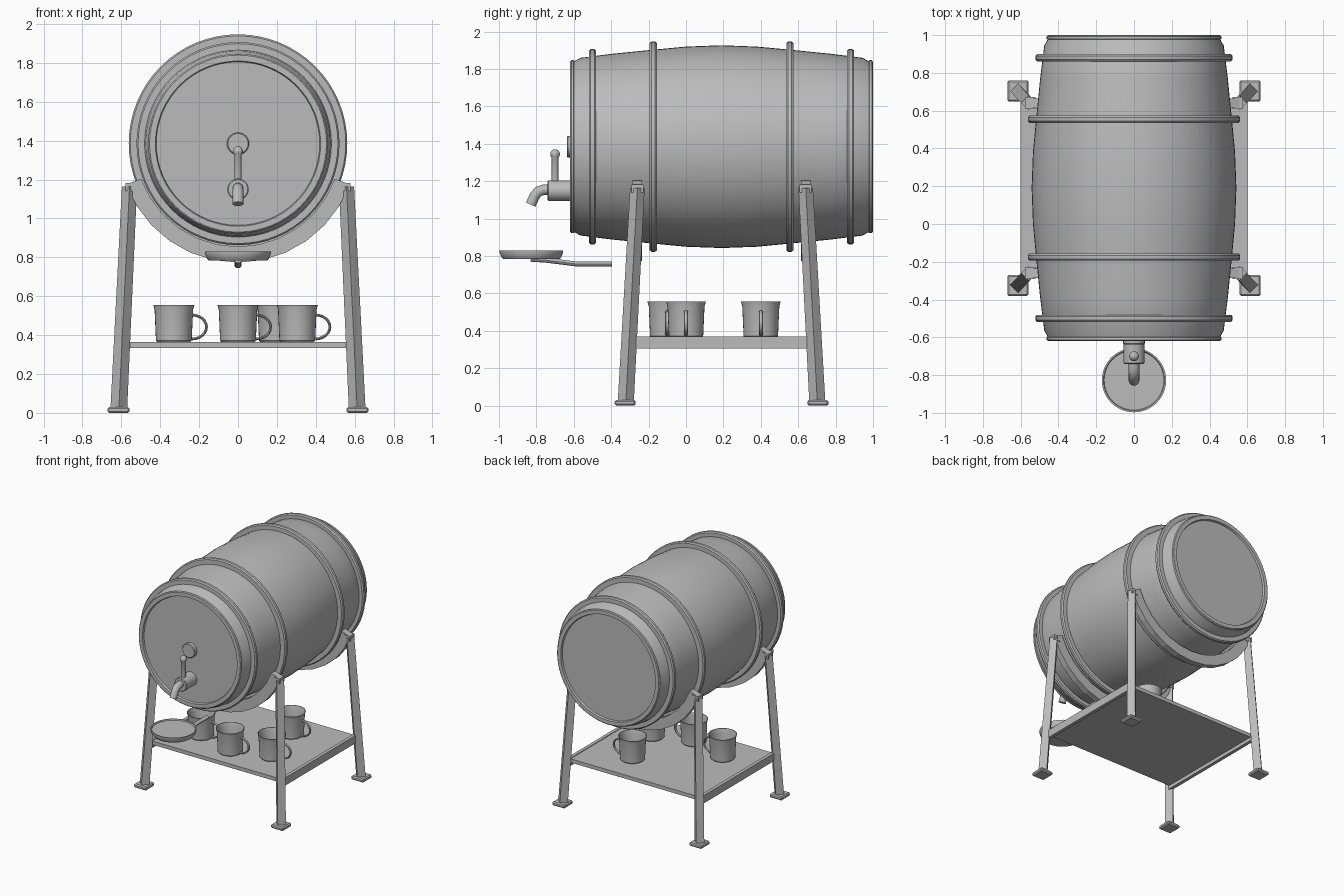
import bpy, bmesh, math
from mathutils import Vector, Matrix

if "Cube" in bpy.data.objects:
    bpy.data.objects.remove(bpy.data.objects["Cube"])

grey = bpy.data.materials.new("grey")
grey.diffuse_color = (0.5, 0.5, 0.5, 1)
grey.use_nodes = True
grey.node_tree.nodes["Principled BSDF"].inputs["Base Color"].default_value = grey.diffuse_color
AXIS_Z, MID_Y = 1.385, 0.19
ALONG_Y = Matrix.Rotation(-math.pi / 2, 4, 'X')   # local z becomes +y


def finish(name, bm, smooth=True):
    bmesh.ops.recalc_face_normals(bm, faces=bm.faces)
    me = bpy.data.meshes.new(name)
    bm.to_mesh(me)
    bm.free()
    ob = bpy.data.objects.new(name, me)
    bpy.context.collection.objects.link(ob)
    me.materials.append(grey)
    if smooth:
        bpy.ops.object.select_all(action='DESELECT')
        ob.select_set(True)
        bpy.context.view_layer.objects.active = ob
        bpy.ops.object.shade_smooth_by_angle(angle=math.radians(35))
    return ob


def lathe(name, profile, n=32, matrix=Matrix(), closed=False):
    """Spin (radius, height) points about z, then place with matrix."""
    bm = bmesh.new()
    rings = []
    for r, h in profile:
        if r == 0:
            rings.append([bm.verts.new(matrix @ Vector((0, 0, h)))] * n)
        else:
            rings.append([bm.verts.new(matrix @ Vector((
                r * math.cos(2 * math.pi * i / n),
                r * math.sin(2 * math.pi * i / n), h))) for i in range(n)])
    pairs = list(zip(rings, rings[1:]))
    if closed:
        pairs.append((rings[-1], rings[0]))
    for a, b in pairs:
        for i in range(n):
            j = (i + 1) % n
            bm.faces.new(list(dict.fromkeys((a[i], a[j], b[j], b[i]))))
    return finish(name, bm)


def box(name, lo, hi, bevel=0):
    bm = bmesh.new()
    lo, hi = Vector(lo), Vector(hi)
    size = hi - lo
    bmesh.ops.create_cube(bm, size=1, matrix=Matrix.Translation((lo + hi) / 2)
                          @ Matrix.Diagonal((*size, 1)))
    if bevel:
        bmesh.ops.bevel(bm, geom=bm.edges[:], offset=bevel, segments=1,
                        affect='EDGES')
    return finish(name, bm, False)


def sweep(name, path, ry, rn, n=12):
    """Tube along a path in a plane of constant y or x; ry, rn are radii."""
    bm = bmesh.new()
    pts = [Vector(p) for p in path]
    flat = Vector((0, 1, 0)) if all(abs(p.y - pts[0].y) < 1e-6 for p in pts) \
        else Vector((1, 0, 0))
    rings = []
    for i, p in enumerate(pts):
        t = (pts[min(i + 1, len(pts) - 1)] - pts[max(i - 1, 0)]).normalized()
        side = t.cross(flat)
        rings.append([bm.verts.new(
            p + flat * ry * math.cos(2 * math.pi * k / n)
            + side * rn * math.sin(2 * math.pi * k / n)) for k in range(n)])
    for a, b in zip(rings, rings[1:]):
        for k in range(n):
            j = (k + 1) % n
            bm.faces.new((a[k], a[j], b[j], b[k]))
    bm.faces.new(rings[0])
    bm.faces.new(rings[-1])
    return finish(name, bm)


# Barrel body with recessed heads, symmetric about its middle
half = [(0, -0.795), (0.42, -0.795), (0.425, -0.81), (0.455, -0.81),
        (0.46, -0.78), (0.475, -0.755), (0.497, -0.58), (0.517, -0.38),
        (0.535, -0.19)]
profile = half + [(0.542, 0)] + [(r, -h) for r, h in reversed(half)]
at_barrel = Matrix.Translation((0, MID_Y, AXIS_Z)) @ ALONG_Y
lathe("barrel", profile, 64, at_barrel)

# Hoops around the barrel
for label, r, r_in, off, w in (("middle", 0.562, 0.50, 0.365, 0.019),
                               ("outer", 0.522, 0.47, 0.69, 0.019),
                               ("end", 0.462, 0.43, 0.797, 0.013)):
    for s in (-1, 1):
        c = s * off
        lathe(f"{label}_hoop", [(r_in, c - w), (r - 0.008, c - w),
                                (r, c - w * 0.5), (r, c + w * 0.5),
                                (r - 0.008, c + w), (r_in, c + w)],
              64, at_barrel, True)

# Bung and tap
front = Matrix.Translation((0, 0, AXIS_Z)) @ ALONG_Y
lathe("bung", [(0, -0.637), (0.052, -0.637), (0.057, -0.632), (0.057, -0.59),
               (0, -0.59)], 24, front)
lathe("tap_body", [(0, -0.74), (0.05, -0.74), (0.055, -0.735), (0.055, -0.59),
                   (0, -0.59)], 24,
      Matrix.Translation((0, 0, 1.15)) @ ALONG_Y)
sweep("spout", [(0, -0.72, 1.155), (0, -0.76, 1.155), (0, -0.79, 1.145),
                (0, -0.81, 1.12), (0, -0.83, 1.075)], 0.028, 0.028, 16)
knob = [(0.026 * math.sin(a), 1.345 - 0.026 * math.cos(a))
        for a in (math.pi * k / 8 for k in range(3, 8))]
lathe("tap_lever", [(0, 1.18), (0.018, 1.18), (0.018, 1.325)] + knob
      + [(0, 1.371)], 20, Matrix.Translation((0, -0.7, 0)))

# Drip tray and its support arm
lathe("drip_tray", [(0, 0.785), (0.152, 0.785), (0.16, 0.795), (0.17, 0.82),
                    (0.17, 0.83), (0.162, 0.83), (0.158, 0.822), (0, 0.822)],
      48, Matrix.Translation((0, -0.827, 0)))
sweep("tray_arm", [(0, -0.83, 0.783), (0, -0.75, 0.778), (0, -0.58, 0.757),
                   (0, -0.395, 0.757)], 0.018, 0.013)

# Legs, feet and cradles
for sy in (-1, 1):
    for sx in (-1, 1):
        bm = bmesh.new()
        ends = []
        for x, y, z, r in ((0.613, 0.512, 0.02, 0.043),
                           (0.558, 0.45, 1.165, 0.039)):
            ends.append([bm.verts.new((sx * x + r * math.cos(a),
                                       MID_Y + sy * y + r * math.sin(a), z))
                         for a in (k * math.pi / 2 for k in range(4))])
        for k in range(4):
            j = (k + 1) % 4
            bm.faces.new((ends[0][k], ends[0][j], ends[1][j], ends[1][k]))
        bm.faces.new(ends[0])
        bm.faces.new(ends[1])
        finish("leg", bm, False)
        fx, fy = sx * 0.615, MID_Y + sy * 0.515
        box("foot", (fx - 0.056, fy - 0.056, 0), (fx + 0.056, fy + 0.056, 0.03),
            0.008)
        ux, uy = sx * 0.55, MID_Y + sy * 0.45
        box("leg_bracket", (ux - 0.028, uy - 0.032, 1.14),
            (ux + 0.028, uy + 0.032, 1.182))

    # Curved cradle strap under the barrel
    bm = bmesh.new()
    sections = []
    for k in range(13):
        a = math.radians(200 + 140 * k / 12)
        sections.append([bm.verts.new((r * math.cos(a), MID_Y + sy * y,
                                       AXIS_Z + r * math.sin(a)))
                         for r, y in ((0.53, 0.425), (0.612, 0.425),
                                      (0.612, 0.475), (0.53, 0.475))])
    for a, b in zip(sections, sections[1:]):
        for k in range(4):
            j = (k + 1) % 4
            bm.faces.new((a[k], a[j], b[j], b[k]))
    bm.faces.new(sections[0])
    bm.faces.new(sections[-1])
    finish("cradle", bm, False)

# Shelf and side rails
box("shelf", (-0.585, -0.28, 0.335), (0.585, 0.66, 0.365))
for s in (-1, 1):
    box("shelf_rail", (s * 0.575, -0.3, 0.307), (s * 0.602, 0.68, 0.37))

# Mugs with strap handles
for x, y in ((-0.33, 0), (0, -0.1), (0.305, 0), (0.2, 0.4)):
    lathe("mug", [(0, 0.365), (0.086, 0.365), (0.092, 0.372), (0.099, 0.53),
                  (0.106, 0.556), (0.101, 0.556), (0.093, 0.53),
                  (0.086, 0.38), (0, 0.38)], 32, Matrix.Translation((x, y, 0)))
    arc = [(x + 0.092 + 0.076 * math.cos(a), y, 0.442 + 0.062 * math.sin(a))
           for a in (math.radians(-90 + 15 * k) for k in range(13))]
    sweep("mug_handle", arc, 0.011, 0.007, 8)
